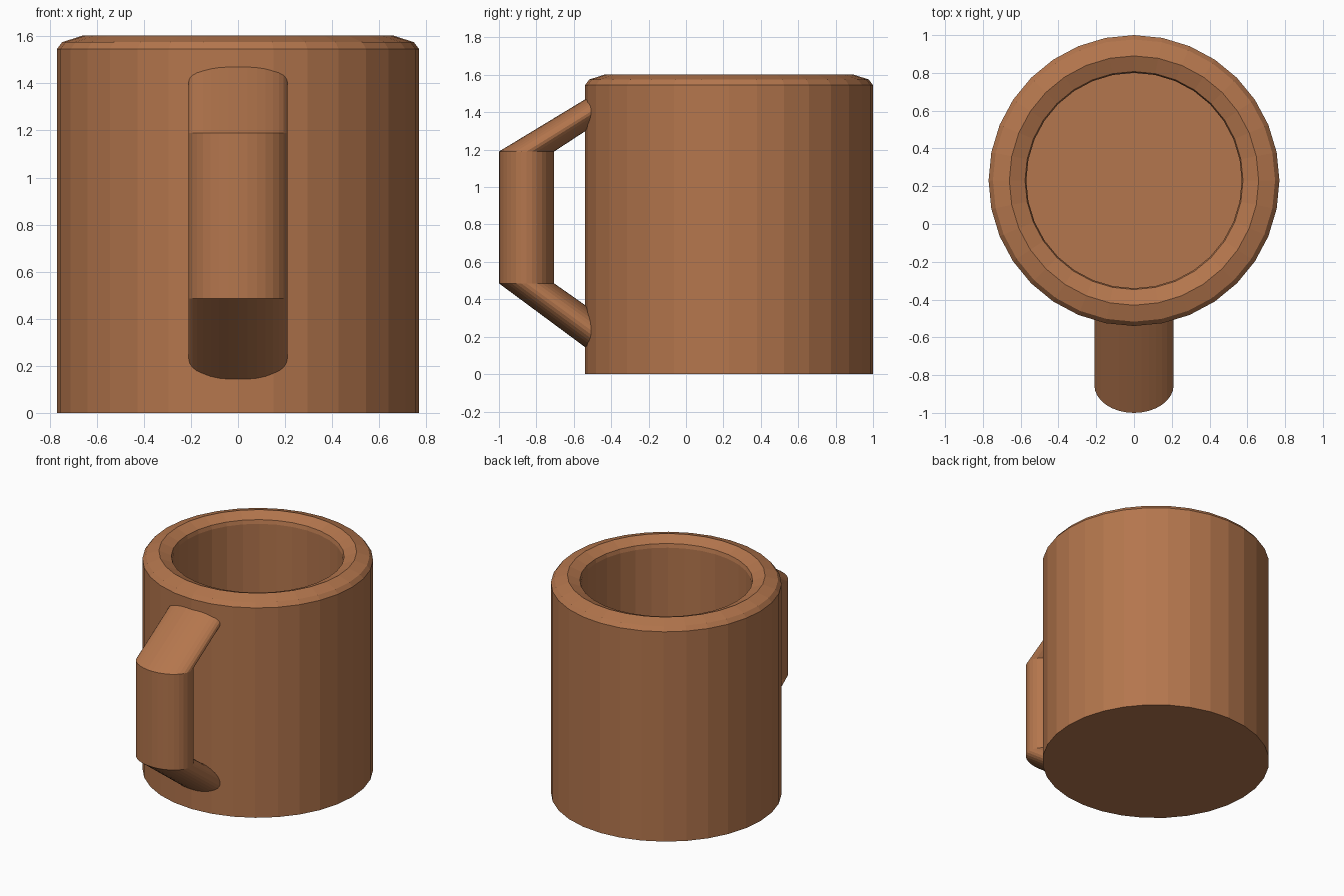
import bpy, bmesh, math

if "Cube" in bpy.data.objects:
    bpy.data.objects.remove(bpy.data.objects["Cube"])

brown = bpy.data.materials.new("clay_brown")
brown.diffuse_color = (0.456, 0.181, 0.074, 1)
brown.use_nodes = True
brown.node_tree.nodes["Principled BSDF"].inputs["Base Color"].default_value = brown.diffuse_color
SIDES = 32


def ring(bm, fn):
    return [bm.verts.new(fn(2 * math.pi * i / SIDES)) for i in range(SIDES)]


def loft(name, ring_fns):
    """Skin a list of closed rings and cap both ends."""
    bm = bmesh.new()
    rings = [ring(bm, f) for f in ring_fns]
    for a, b in zip(rings, rings[1:]):
        for i in range(SIDES):
            j = (i + 1) % SIDES
            bm.faces.new((a[i], a[j], b[j], b[i]))
    bm.faces.new(rings[0])
    bm.faces.new(rings[-1])
    bmesh.ops.recalc_face_normals(bm, faces=bm.faces)
    me = bpy.data.meshes.new(name)
    bm.to_mesh(me)
    bm.free()
    me.materials.append(brown)
    ob = bpy.data.objects.new(name, me)
    bpy.context.collection.objects.link(ob)
    return ob


def circle(r, z):
    return lambda t: (r * math.cos(t), 0.23 + r * math.sin(t), z)


def ellipse(y, z, dy, dz):
    # dy, dz: offset from the ring centre to its inner edge
    return lambda t: (0.21 * math.cos(t), y + dy * math.sin(t), z + dz * math.sin(t))


# Cup: outer wall, rounded rim, inner wall and floor
profile = [(0.77, 0), (0.77, 1.545), (0.747, 1.575), (0.66, 1.603),
           (0.577, 1.568), (0.57, 1.54), (0.57, 0.15)]
loft("cup_body", [circle(r, z) for r, z in profile])

# Handle: oval grip with two slanted arms ending inside the wall
loft("handle", [
    ellipse(-0.45, 1.440, 0, -0.083),
    ellipse(-0.8525, 1.19, 0.1475, 0),
    ellipse(-0.8525, 0.485, 0.1475, 0),
    ellipse(-0.45, 0.192, 0, 0.114),
])
